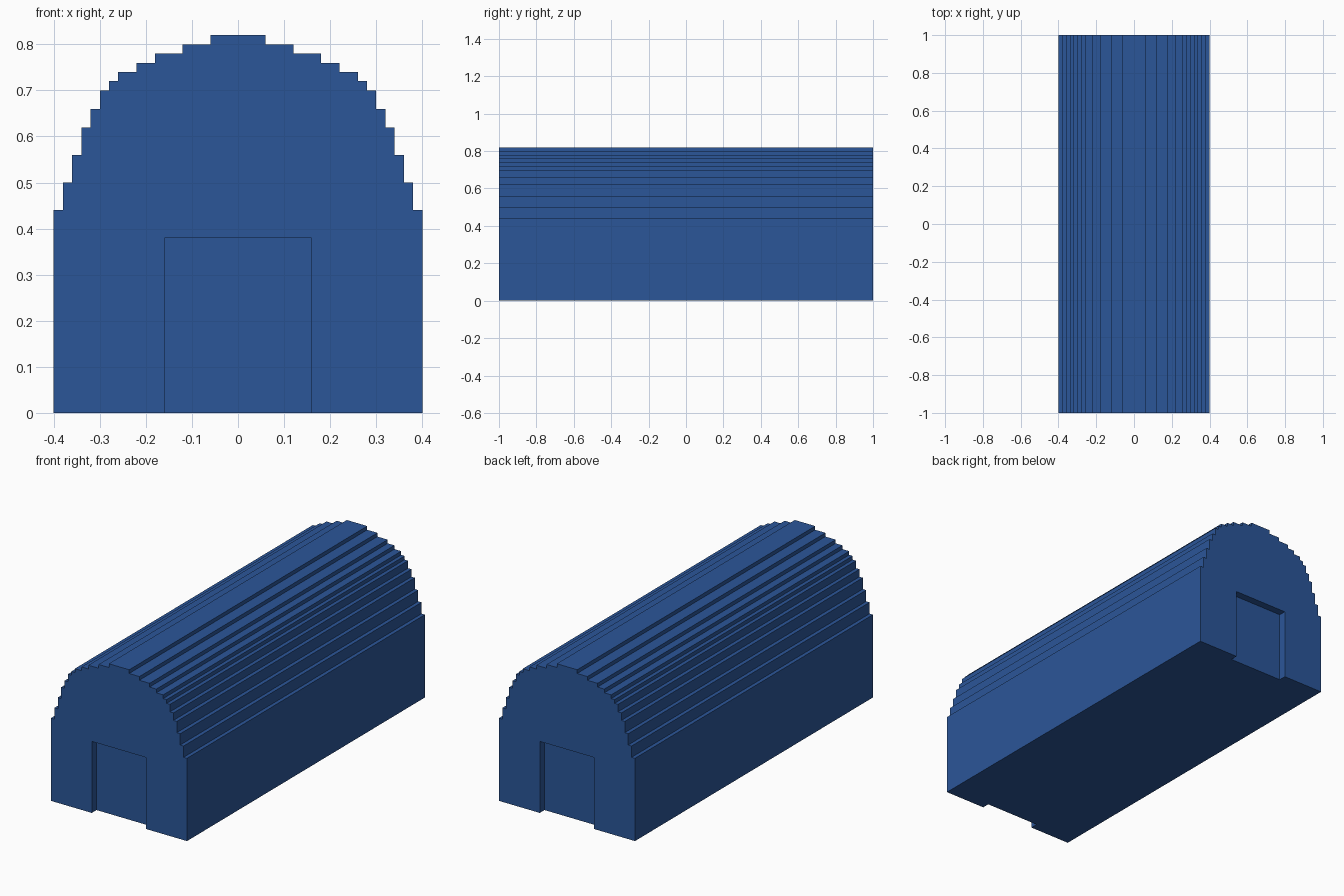
import bpy, bmesh

if "Cube" in bpy.data.objects:
    bpy.data.objects.remove(bpy.data.objects["Cube"])

blue = bpy.data.materials.new("barrel blue")
blue.diffuse_color = (0.024, 0.093, 0.318, 1)
blue.use_nodes = True
blue.node_tree.nodes["Principled BSDF"].inputs["Base Color"].default_value = blue.diffuse_color

LENGTH, DOOR_W, DOOR_H, DOOR_DEPTH = 2.0, 0.32, 0.38, 0.04

# Stepped vault: (half width, top of the step), from the eaves to the ridge
STEPS = [(0.40, 0.44), (0.38, 0.50), (0.36, 0.56), (0.34, 0.62),
         (0.32, 0.66), (0.30, 0.70), (0.28, 0.72), (0.26, 0.74),
         (0.22, 0.76), (0.18, 0.78), (0.12, 0.80), (0.06, 0.82)]


def extrude_profile(name, points, y0, y1):
    """Extrude an x-z outline along y into a closed solid."""
    bm = bmesh.new()
    face = bm.faces.new([bm.verts.new((x, y0, z)) for x, z in points])
    ext = bmesh.ops.extrude_face_region(bm, geom=[face])
    moved = [g for g in ext["geom"] if isinstance(g, bmesh.types.BMVert)]
    bmesh.ops.translate(bm, verts=moved, vec=(0, y1 - y0, 0))
    bmesh.ops.recalc_face_normals(bm, faces=bm.faces)
    mesh = bpy.data.meshes.new(name)
    bm.to_mesh(mesh)
    bm.free()
    mesh.materials.append(blue)
    obj = bpy.data.objects.new(name, mesh)
    bpy.context.collection.objects.link(obj)
    return obj


# Hall with stepped barrel roof
right, floor = [], 0.0
for half, top in STEPS:
    right += [(half, floor), (half, top)]
    floor = top
outline = right + [(-x, z) for x, z in reversed(right)]
hall = extrude_profile("vaulted_hall", outline, -LENGTH / 2, LENGTH / 2)

# Shallow doorway recess in each end wall
w = DOOR_W / 2
door = [(-w, -0.1), (w, -0.1), (w, DOOR_H), (-w, DOOR_H)]
for name, side in (("front_doorway_cutter", -1), ("back_doorway_cutter", 1)):
    inner = side * (LENGTH / 2 - DOOR_DEPTH)
    cutter = extrude_profile(name, door, inner, side * (LENGTH / 2 + 0.1))
    cutter.hide_render = True
    cutter.display_type = 'WIRE'
    cut = hall.modifiers.new(name, 'BOOLEAN')
    cut.operation, cut.solver, cut.object = 'DIFFERENCE', 'EXACT', cutter
